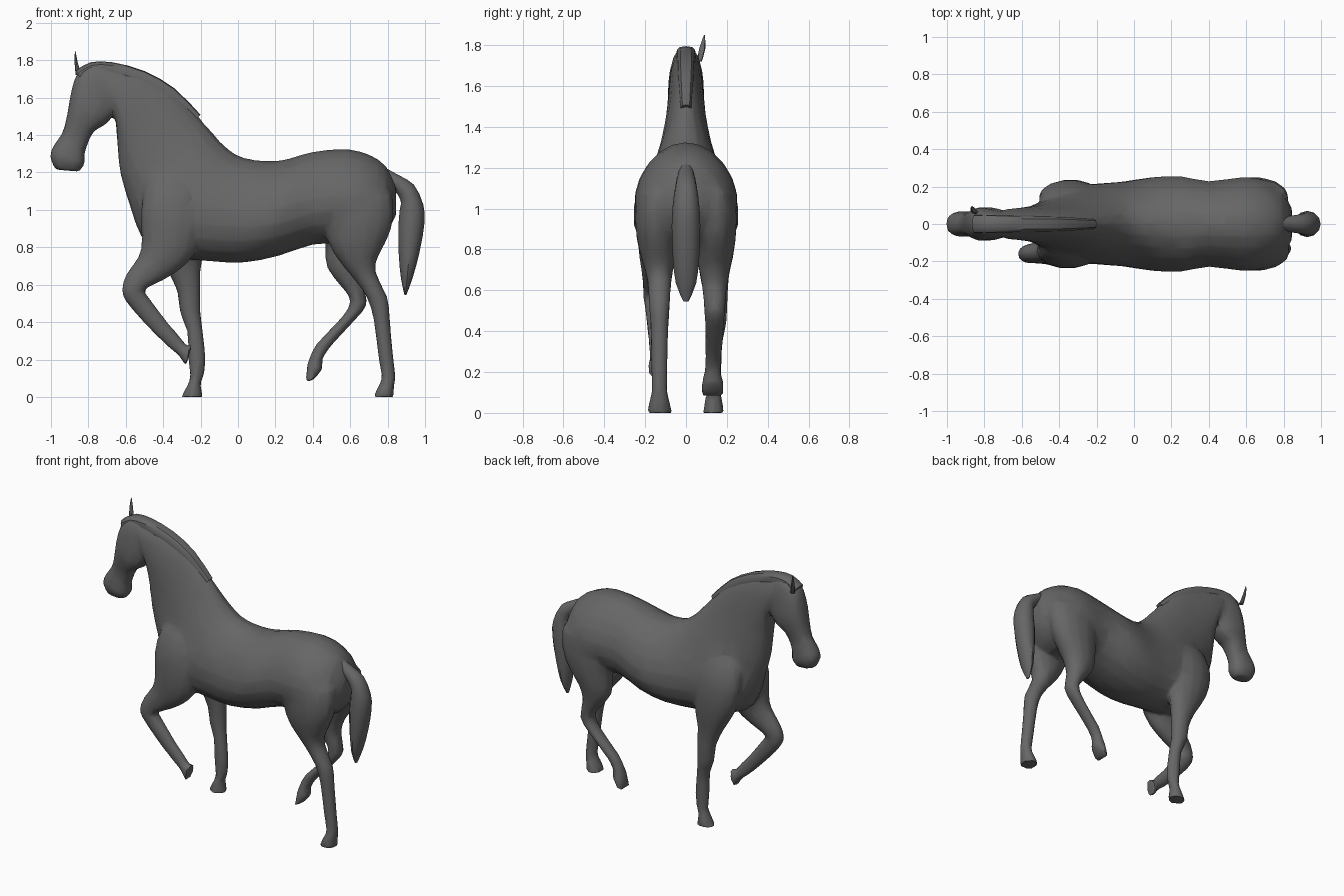
import bpy, bmesh, math

coat = bpy.data.materials.new("dark_grey")
coat.diffuse_color = (.13, .133, .13, 1)


def spline(p0, p1, p2, p3, t):
    return [0.5 * (2 * b + (c - a) * t + (2 * a - 5 * b + 4 * c - d) * t * t
                   + (3 * b - a - 3 * c + d) * t ** 3)
            for a, b, c, d in zip(p0, p1, p2, p3)]


def select(obs):
    bpy.ops.object.select_all(action='DESELECT')
    for ob in obs:
        ob.select_set(True)
    bpy.context.view_layer.objects.active = obs[0]


def loft(name, sections, sides=14, steps=2, egg=0.0, power=1.0):
    """Skin of oval sections: (x, z) outer edge, (x, z) inner edge, half width, y."""
    secs = [tuple(s) + (0.0,) * (6 - len(s)) for s in sections]
    pts = []
    for i in range(len(secs) - 1):
        quad = (secs[max(i - 1, 0)], secs[i], secs[i + 1], secs[min(i + 2, len(secs) - 1)])
        pts += [spline(*quad, k / steps) for k in range(steps)]
    pts.append(secs[-1])
    bm = bmesh.new()
    rings = []
    for ax, az, bx, bz, w, y in pts:
        ring = []
        for k in range(sides):
            a = 2 * math.pi * k / sides
            c, s = (math.copysign(abs(v) ** power, v) for v in (math.cos(a), math.sin(a)))
            ring.append(bm.verts.new(((ax + bx) / 2 + c * (ax - bx) / 2,
                                      y + w * s * (1 - egg * c),
                                      max(0, (az + bz) / 2 + c * (az - bz) / 2))))
        rings.append(ring)
    for r, q in zip(rings, rings[1:]):
        for k in range(sides):
            n = (k + 1) % sides
            bm.faces.new((r[k], r[n], q[n], q[k]))
    bm.faces.new(rings[0])
    bm.faces.new(rings[-1])
    bmesh.ops.recalc_face_normals(bm, faces=bm.faces)
    me = bpy.data.meshes.new(name)
    bm.to_mesh(me)
    bm.free()
    me.materials.append(coat)
    ob = bpy.data.objects.new(name, me)
    bpy.context.collection.objects.link(ob)
    select([ob])
    bpy.ops.object.shade_smooth_by_angle(angle=math.radians(35))
    return ob


# Neck and trunk, crest/back edge paired with throat/belly edge
trunk = loft("body", [
    (-.72, 1.78, -.655, 1.51, .08),
    (-.52, 1.735, -.645, 1.36, .088),
    (-.34, 1.635, -.63, 1.20, .102),
    (-.20, 1.485, -.58, 1.03, .135),
    (-.10, 1.37, -.51, .84, .185),
    (-.01, 1.295, -.38, .755, .212),
    (.08, 1.268, -.15, .725, .226),
    (.18, 1.26, .04, .72, .25),
    (.28, 1.275, .22, .755, .255),
    (.40, 1.31, .40, .815, .228),
    (.58, 1.325, .58, .82, .25),
    (.70, 1.295, .70, .82, .235),
    (.79, 1.235, .79, .88, .175),
    (.845, 1.13, .845, .97, .08)], sides=20, egg=.15)

# Head, forehead edge paired with jaw edge
head = loft("head", [
    (-.70, 1.785, -.62, 1.60, .05),
    (-.80, 1.785, -.65, 1.53, .075),
    (-.87, 1.71, -.67, 1.50, .086),
    (-.90, 1.59, -.71, 1.455, .09),
    (-.915, 1.50, -.77, 1.42, .076),
    (-.94, 1.41, -.805, 1.35, .06),
    (-.988, 1.34, -.82, 1.295, .066),
    (-1.005, 1.28, -.82, 1.245, .068),
    (-.975, 1.215, -.85, 1.205, .045)], power=.8)

# Front leg, raised and folded, with its shoulder
raised_front = loft("raised_front_leg", [
    (-.40, 1.30, -.28, 1.26, .03, -.05),
    (-.49, 1.15, -.20, 1.13, .075, -.115),
    (-.52, .99, -.18, .99, .092, -.143),
    (-.515, .85, -.22, .78, .09, -.145),
    (-.53, .755, -.33, .665, .07, -.15),
    (-.595, .66, -.45, .60, .056, -.155),
    (-.622, .57, -.50, .57, .05, -.16),
    (-.585, .49, -.475, .53, .045, -.155),
    (-.45, .34, -.385, .41, .035, -.15),
    (-.36, .255, -.305, .315, .033, -.145),
    (-.32, .225, -.275, .275, .036, -.145),
    (-.28, .16, -.245, .28, .046, -.145)])

# Front leg, standing, with its shoulder
standing_front = loft("standing_front_leg", [
    (-.40, 1.30, -.28, 1.26, .03, .05),
    (-.49, 1.15, -.20, 1.13, .075, .115),
    (-.51, .99, -.18, .99, .092, .143),
    (-.47, .83, -.18, .81, .088, .145),
    (-.38, .68, -.20, .68, .068, .145),
    (-.325, .56, -.20, .56, .054, .15),
    (-.31, .45, -.20, .45, .05, .15),
    (-.272, .35, -.188, .35, .04, .14),
    (-.267, .22, -.173, .21, .038, .135),
    (-.257, .12, -.183, .11, .035, .135),
    (-.265, .075, -.20, .075, .04, .135),
    (-.305, .0, -.187, .0, .053, .135)])

# Hind leg, standing
standing_hind = loft("standing_hind_leg", [
    (.53, 1.22, .70, 1.22, .04, -.09),
    (.45, 1.04, .825, 1.08, .10, -.14),
    (.475, .84, .82, .90, .10, -.145),
    (.545, .72, .755, .76, .08, -.135),
    (.62, .63, .735, .67, .06, -.13),
    (.69, .53, .80, .53, .052, -.13),
    (.725, .41, .812, .41, .044, -.13),
    (.75, .22, .83, .22, .04, -.13),
    (.768, .11, .842, .11, .038, -.13),
    (.755, .065, .835, .065, .048, -.13),
    (.722, .0, .833, .0, .063, -.13)])

# Hind leg, lifted and trailing
raised_hind = loft("raised_hind_leg", [
    (.53, 1.22, .70, 1.22, .04, .09),
    (.45, 1.04, .825, 1.08, .10, .14),
    (.465, .82, .80, .88, .10, .145),
    (.475, .69, .71, .74, .08, .14),
    (.56, .58, .67, .63, .06, .14),
    (.60, .51, .69, .50, .052, .14),
    (.55, .42, .625, .41, .047, .14),
    (.42, .285, .50, .275, .04, .135),
    (.378, .195, .452, .20, .04, .13),
    (.368, .16, .452, .15, .052, .13),
    (.362, .08, .402, .09, .059, .13)])

# Fuse trunk, head and legs into one skin with soft, coarse facets
select([trunk, head, raised_front, standing_front, standing_hind, raised_hind])
bpy.ops.object.join()
remesh = trunk.modifiers.new("fuse", 'REMESH')
remesh.mode = 'VOXEL'
remesh.voxel_size = .012
smooth = trunk.modifiers.new("soften", 'SMOOTH')
smooth.factor, smooth.iterations = .5, 4
facets = trunk.modifiers.new("facets", 'DECIMATE')
facets.ratio = .07
bpy.ops.object.convert(target='MESH')
trunk.data.materials.clear()
trunk.data.materials.append(coat)
bpy.ops.object.shade_smooth_by_angle(angle=math.radians(35))

# Single upright ear
loft("ear", [
    (-.868, 1.72, -.835, 1.72, .012, .065),
    (-.874, 1.79, -.855, 1.78, .015, .08),
    (-.872, 1.85, -.869, 1.85, .002, .09)], sides=8)

# Cropped mane along the crest
loft("mane", [
    (-.865, 1.745, -.82, 1.66, .05),
    (-.79, 1.789, -.76, 1.70, .05),
    (-.67, 1.789, -.68, 1.70, .047),
    (-.50, 1.742, -.54, 1.65, .044),
    (-.34, 1.65, -.41, 1.57, .04),
    (-.20, 1.508, -.28, 1.44, .028)], sides=12, power=.7)

# Tail
loft("tail", [
    (.76, 1.24, .76, 1.15, .03),
    (.86, 1.185, .83, 1.11, .045),
    (.94, 1.135, .87, 1.05, .055),
    (.99, 1.03, .865, 1.0, .065),
    (.997, .93, .857, .90, .07),
    (.972, .78, .86, .75, .065),
    (.935, .64, .872, .63, .05),
    (.90, .545, .89, .545, .012)], sides=12)
